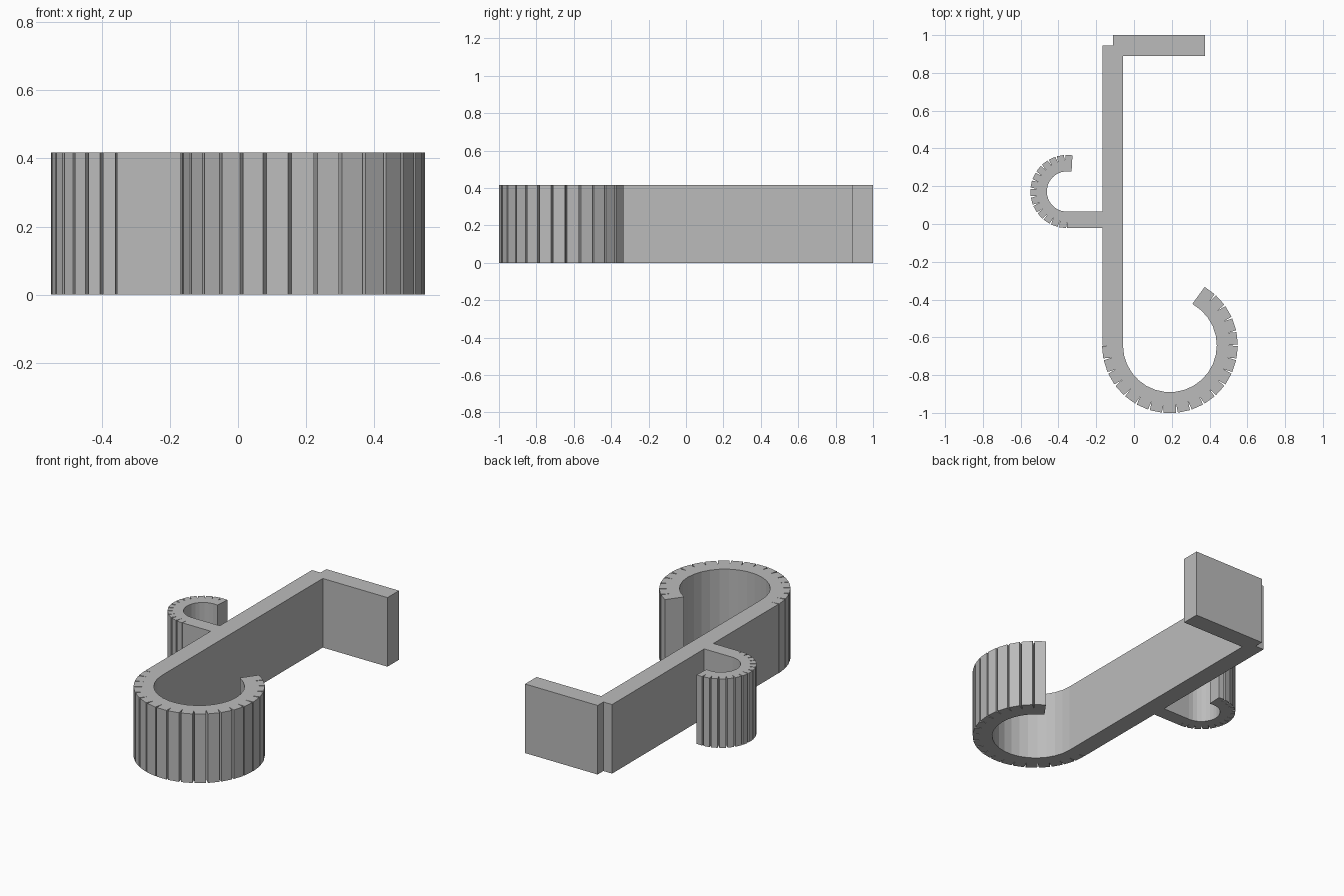
import bpy
import bmesh
from math import cos, sin, radians
from mathutils import Vector

cube = bpy.data.objects.get("Cube")
if cube:
    bpy.data.objects.remove(cube, do_unlink=True)

HEIGHT = 0.417
BAR_LEFT, BAR_RIGHT = -0.168, -0.057

grey = bpy.data.materials.new("plain_grey")
grey.use_nodes = True
colour = (0.5, 0.5, 0.5, 1)
grey.diffuse_color = colour
grey.node_tree.nodes["Principled BSDF"].inputs["Base Color"].default_value = colour


def direction(angle):
    return Vector((cos(angle), sin(angle)))


def curl(centre, start, sweep, count, r_in, r_out, width):
    """Inner and outer outlines of a curl made of straight blocks with notches between."""
    centre = Vector(centre)
    start, step = radians(start), radians(sweep) / count
    turn = 1 if step > 0 else -1
    half = abs(step) / 2
    inner, outer = [], []
    for k in range(count):
        seam = direction(start + k * step)
        out = direction(start + (k + 0.5) * step)
        along = turn * Vector((-out.y, out.x)) * width / 2
        inner.append(centre + seam * r_in / cos(half))
        outer.append(centre + seam * width / 2 / sin(half))   # notch root
        outer += [centre + out * r_out - along, centre + out * r_out + along]
    inner.append(centre + out * r_in + along)                 # tip of the curl
    return inner, outer


# Large curl at the front end, small curl on the side arm
big_in, big_out = curl((0.19, -0.642), 180, 240, 20, 0.247, 0.358, 0.065)
small_in, small_out = curl((-0.355, 0.172), 270, -190, 14, 0.106, 0.193, 0.037)

# One continuous outline: bar, large curl, side arm, small curl, stepped end plate
outline = [(BAR_RIGHT, 0.89)]
outline += big_in + big_out[::-1]
outline += [(BAR_LEFT, -0.642), (BAR_LEFT, -0.021), (-0.355, -0.021)]
outline += small_out + small_in[::-1]
outline += [(BAR_LEFT, 0.066), (BAR_LEFT, 0.945), (-0.11, 0.945),
            (-0.11, 1.0), (0.375, 1.0), (0.375, 0.89)]

# Extrude the outline into a solid strip
bm = bmesh.new()
base = bm.faces.new([bm.verts.new((p[0], p[1], 0)) for p in outline])
result = bmesh.ops.extrude_face_region(bm, geom=[base], use_keep_orig=True)
top = [v for v in result["geom"] if isinstance(v, bmesh.types.BMVert)]
bmesh.ops.translate(bm, verts=top, vec=(0, 0, HEIGHT))
bmesh.ops.recalc_face_normals(bm, faces=bm.faces)
mesh = bpy.data.meshes.new("double_hook")
bm.to_mesh(mesh)
bm.free()
mesh.materials.append(grey)
bpy.context.collection.objects.link(bpy.data.objects.new("double_hook", mesh))
